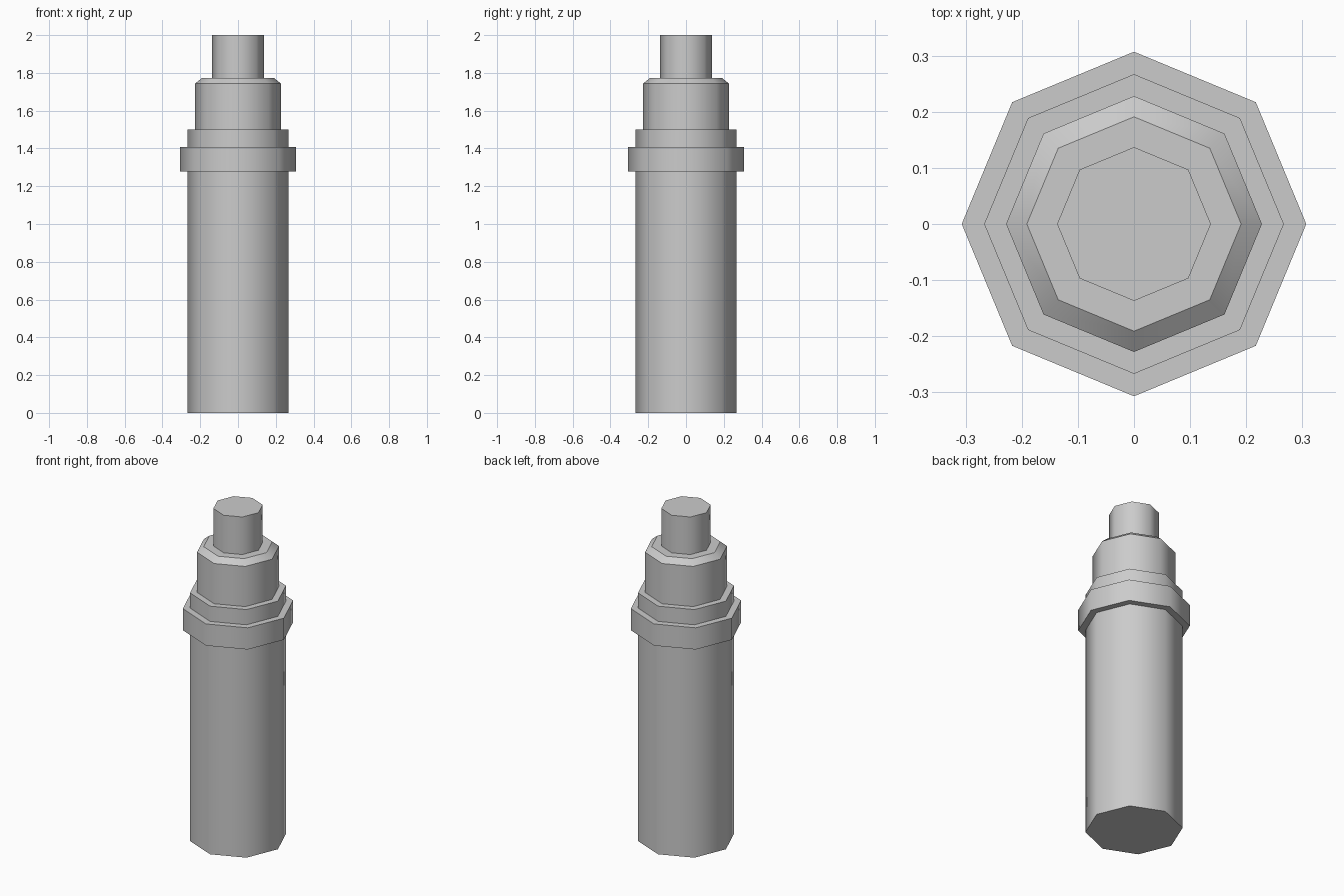
import bpy, bmesh
from math import cos, sin, tau

if "Cube" in bpy.data.objects:
    bpy.data.objects.remove(bpy.data.objects["Cube"])

SIDES = 8

# Outline of the stepped body, bottom to top: (radius, height)
PROFILE = [
    (0.267, 0.0), (0.267, 1.277),    # main barrel
    (0.307, 1.277), (0.307, 1.408),  # wide collar
    (0.267, 1.408), (0.267, 1.50),   # upper rim
    (0.228, 1.50), (0.228, 1.743),   # shoulder
    (0.191, 1.773),                  # shoulder chamfer
    (0.137, 1.773), (0.137, 2.0),    # top stem
]


def lathe(name, profile):
    bm = bmesh.new()
    rings = [[bm.verts.new((r * cos(tau * i / SIDES), r * sin(tau * i / SIDES), z))
              for i in range(SIDES)] for r, z in profile]
    for low, high in zip(rings, rings[1:]):
        for i in range(SIDES):
            j = (i + 1) % SIDES
            bm.faces.new((low[i], low[j], high[j], high[i])).smooth = True
    # End caps
    bm.faces.new(rings[0][::-1])
    bm.faces.new(rings[-1])
    # Round shading around the axis, crisp edges at every step
    for ring in rings:
        for i in range(SIDES):
            bm.edges.get((ring[i], ring[(i + 1) % SIDES])).smooth = False
    mesh = bpy.data.meshes.new(name)
    bm.to_mesh(mesh)
    bm.free()
    obj = bpy.data.objects.new(name, mesh)
    bpy.context.collection.objects.link(obj)
    return obj


lathe("stepped_cylinder_body", PROFILE)
